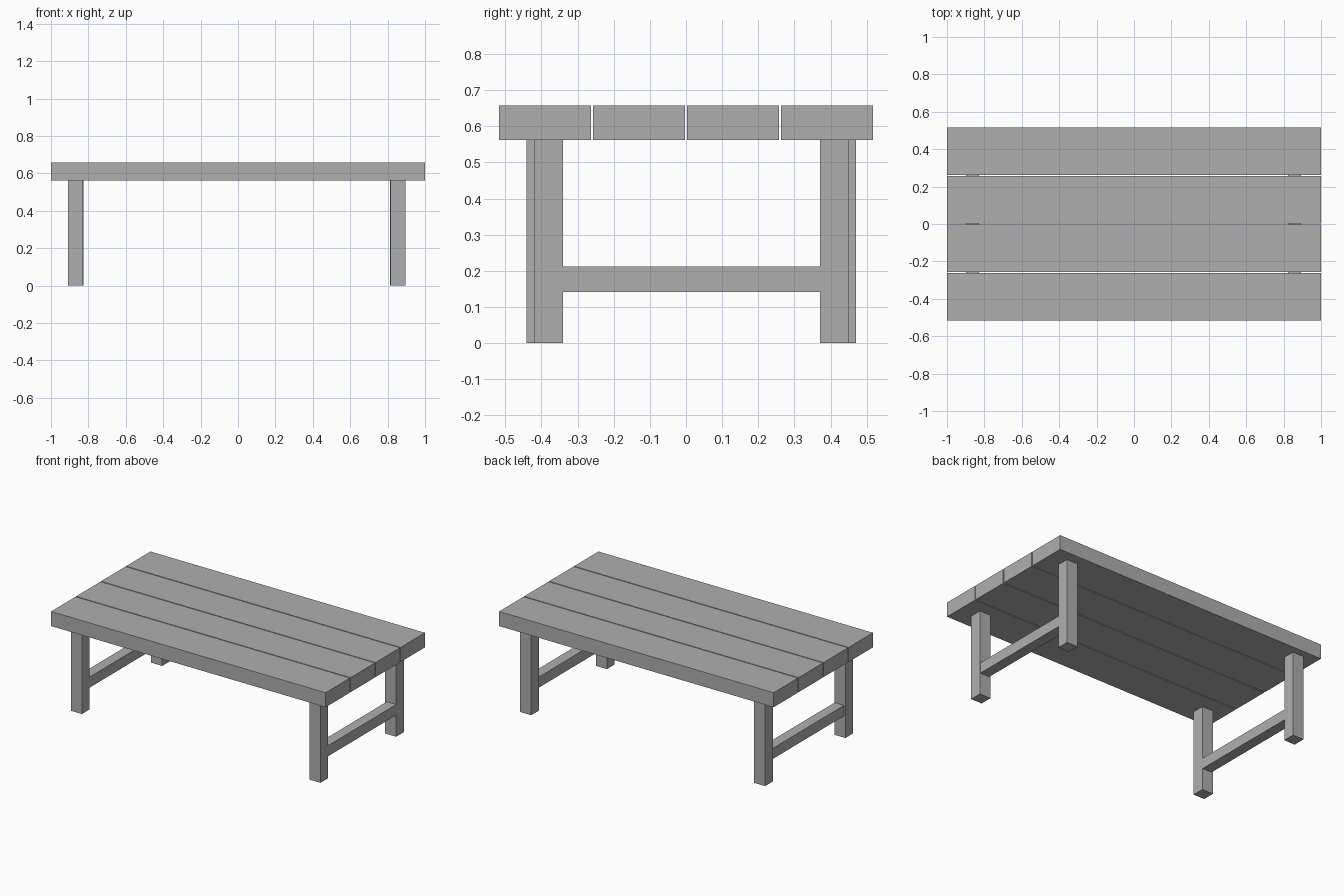
import bpy

if "Cube" in bpy.data.objects:
    bpy.data.objects.remove(bpy.data.objects["Cube"])

# darker grey for the whole table
grey = bpy.data.materials.new("dark_grey")
grey.diffuse_color = (0.43, 0.43, 0.43, 1)
grey.use_nodes = True
grey.node_tree.nodes["Principled BSDF"].inputs["Base Color"].default_value = grey.diffuse_color


def box(name, x, y, z):
    """Axis-aligned box from (min, max) pairs, with real dimensions in the mesh."""
    lo_hi = (x, y, z)
    bpy.ops.mesh.primitive_cube_add(size=1, location=[(a + b) / 2 for a, b in lo_hi])
    ob = bpy.context.object
    ob.name = name
    ob.scale = [b - a for a, b in lo_hi]
    bpy.ops.object.transform_apply(location=False, rotation=False, scale=True)
    ob.data.materials.append(grey)
    return ob


TOP_BOTTOM, TOP_TOP = 0.562, 0.658
PLANK_W, PLANK_PITCH = 0.2535, 0.26
LEG_W = 0.08

# tabletop planks with narrow gaps
for i in range(4):
    cy = (i - 1.5) * PLANK_PITCH
    box(f"tabletop_plank_{i + 1}", (-1, 1),
        (cy - PLANK_W / 2, cy + PLANK_W / 2), (TOP_BOTTOM, TOP_TOP))

# legs, slightly uneven in placement: (side, front centre, back centre, rail x range)
ends = [
    ("left", (-0.868, -0.401), (-0.865, 0.430), (-0.898, -0.829)),
    ("right", (0.855, -0.381), (0.852, 0.411), (0.823, 0.892)),
]
h = LEG_W / 2
for side, front, back, rail_x in ends:
    for where, (cx, cy) in (("front", front), ("back", back)):
        box(f"{where}_{side}_leg", (cx - h, cx + h), (cy - h, cy + h), (0, TOP_BOTTOM))
    # rail joining the pair of legs at this end
    box(f"{side}_rail", rail_x, (front[1] + h, back[1] - h), (0.142, 0.212))
